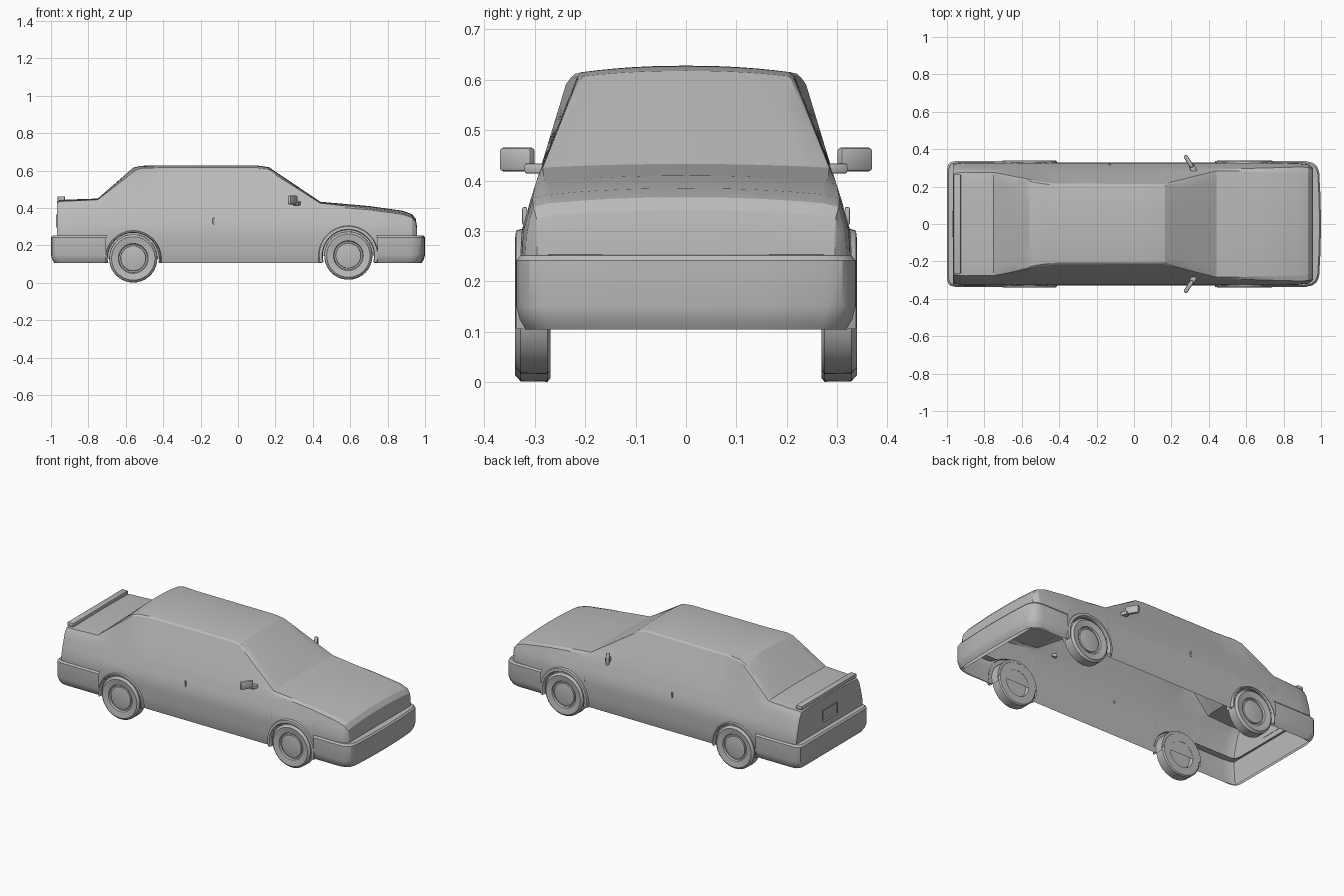
import bpy, bmesh
from math import sin, cos, pi, sqrt, radians, asin
from mathutils import Matrix, Vector

cube = bpy.data.objects.get("Cube")
if cube:
    bpy.data.objects.remove(cube)

paint = bpy.data.materials.new("plain_grey")
paint.use_nodes = True
grey = (0.5, 0.5, 0.5, 1)
paint.diffuse_color = grey
paint.node_tree.nodes["Principled BSDF"].inputs["Base Color"].default_value = grey


def finish(name, bm, angle=30):
    bmesh.ops.remove_doubles(bm, verts=bm.verts, dist=1e-5)
    bmesh.ops.recalc_face_normals(bm, faces=bm.faces)
    mesh = bpy.data.meshes.new(name)
    bm.to_mesh(mesh)
    bm.free()
    mesh.materials.append(paint)
    mesh.shade_smooth()
    mesh.set_sharp_from_angle(angle=radians(angle))
    obj = bpy.data.objects.new(name, mesh)
    bpy.context.collection.objects.link(obj)
    return obj


def grid(name, rows, caps=False, angle=30):
    """Skin a list of equally long rows of points."""
    bm = bmesh.new()
    vs = [[bm.verts.new(p) for p in row] for row in rows]
    for a, b in zip(vs, vs[1:]):
        for i in range(len(a) - 1):
            bm.faces.new((a[i], a[i + 1], b[i + 1], b[i]))
    if caps:
        bm.faces.new(vs[0])
        bm.faces.new(vs[-1])
    return finish(name, bm, angle)


def interp(table, x):
    """Piecewise linear lookup in rows of (key, values...)."""
    if x <= table[0][0]:
        return table[0][1:]
    for a, b in zip(table, table[1:]):
        if x <= b[0]:
            t = (x - a[0]) / (b[0] - a[0])
            return [p + (q - p) * t for p, q in zip(a[1:], b[1:])]
    return table[-1][1:]


def box(name, size, centre, turn=0, bevel=0.004, taper=1.0):
    bm = bmesh.new()
    bmesh.ops.create_cube(bm, size=1)
    for v in bm.verts:
        if v.co.y > 0:
            v.co.z *= taper
        v.co = Vector([c * s for c, s in zip(v.co, size)])
    bmesh.ops.bevel(bm, geom=bm.edges[:], offset=bevel, segments=2, affect='EDGES', profile=0.5)
    bm.transform(Matrix.Translation(centre) @ Matrix.Rotation(turn, 4, 'Z'))
    return finish(name, bm)


# Wheel places: x, axle height, arch radius, flare radius
SILL = 0.105
AXLES = {"rear": (-0.56, 0.13, 0.137, 0.152), "front": (0.59, 0.145, 0.137, 0.162)}

# Side section: height, half width
SIDE = [(0.105, 0.314), (0.14, 0.323), (0.25, 0.329), (0.30, 0.326), (0.36, 0.309), (0.42, 0.29)]

# Stations: x, belt height, roof edge height, roof edge half width, crown height, width scale
STATIONS = [
    (-0.967, 0.400, 0.430, 0.268, 0.435, 0.965),
    (-0.950, 0.405, 0.436, 0.272, 0.442, 0.985),
    (-0.900, 0.410, 0.438, 0.276, 0.445, 1.0),
    (-0.750, 0.415, 0.445, 0.276, 0.450, 1.0),
    (-0.560, 0.415, 0.598, 0.236, 0.615, 1.0),
    (-0.520, 0.415, 0.612, 0.226, 0.625, 1.0),
    (-0.420, 0.415, 0.615, 0.213, 0.628, 1.0),
    (0.100, 0.415, 0.615, 0.211, 0.627, 1.0),
    (0.165, 0.415, 0.607, 0.212, 0.618, 1.0),
    (0.440, 0.412, 0.426, 0.284, 0.433, 1.0),
    (0.700, 0.390, 0.398, 0.280, 0.410, 1.0),
    (0.880, 0.365, 0.373, 0.274, 0.385, 0.99),
    (0.930, 0.348, 0.356, 0.268, 0.367, 0.97),
    (0.950, 0.325, 0.332, 0.260, 0.342, 0.93),
    (0.957, 0.280, 0.290, 0.258, 0.300, 0.90),
]


def lower_edge(x):
    for c, zc, r, _ in AXLES.values():
        if abs(x - c) < r + 1e-6:
            return zc + sqrt(max(0, r * r - (x - c) ** 2))
    return SILL


def section(x):
    belt, edge, half, crown, scale = interp(STATIONS, x)
    low = lower_edge(x)
    side = []
    for i in range(9):
        z = low + (belt - low) * i / 8
        side.append((interp(SIDE, z)[0] * scale, z))
    y0 = side[-1][0]
    for t in (0.25, 0.5, 0.75, 0.96):
        side.append((y0 + (half - y0) * t, belt + (edge - belt) * t))
    for i in range(7):
        u = 1 - i / 6
        side.append(((half - 0.006) * u, edge + (crown - edge) * (1 - u ** 2.2)))
    left = [(x, y, z) for y, z in side]
    return left + [(px, -y, z) for px, y, z in reversed(left[:-1])]


# Body shell, open underneath, with the arches cut into its lower edge
xs = {s[0] for s in STATIONS} | {-0.3, -0.15, 0.0, 0.25, 0.34}
for c, zc, r, _ in AXLES.values():
    xs |= {c + r * cos(pi * i / 16) for i in range(17)} | {c - r - 0.001, c + r + 0.001}
grid("body_shell", [section(x) for x in sorted(xs)], caps=True, angle=24)

# Bumpers wrapping round to the arches
PATHS = {
    "front": [(0.745, 0.336), (0.92, 0.336), (0.955, 0.328), (0.978, 0.31), (0.99, 0.28), (0.997, 0.15), (1.0, 0)],
    "rear": [(-0.705, 0.336), (-0.955, 0.336), (-0.98, 0.331), (-0.994, 0.318), (-1.0, 0.29), (-1.0, 0)],
}
BAND = [(0.254, 0.045), (0.252, 0.008), (0.242, 0), (0.15, 0), (0.125, 0.006), (SILL, 0.018)]
for end, path in PATHS.items():
    full = path + [(x, -y) for x, y in reversed(path[:-1])]
    grid(end + "_bumper", [[(x * (1 - i), y * (1 - i / 0.336), z) for x, y in full] for z, i in BAND])

# Wheels, flared arches and inner wheel wells
TYRE = [(0, 0.334), (0.04, 0.333), (0.066, 0.329), (0.068, 0.322), (0.076, 0.322), (0.08, 0.333),
        (0.116, 0.339), (0.128, 0.328), (0.129, 0.275), (0.122, 0.269), (0.078, 0.269), (0.072, 0.29), (0, 0.29)]


def turned(name, profile, cx, cz, side, start, end, steps):
    rows = []
    for i in range(steps + 1):
        a = start + (end - start) * i / steps
        rows.append([(cx + r * cos(a), side * y, cz + r * sin(a)) for r, y in profile])
    return grid(name, rows)


for end, (c, zc, r, flare) in AXLES.items():
    for label, s in (("left", 1), ("right", -1)):
        tag = end + "_" + label
        turned(tag + "_wheel", TYRE, c, zc, s, 0, 2 * pi, 40)
        dip = asin((zc - SILL) / flare)
        lip = [(r, 0.27), (r, 0.333), (r + 0.004, 0.339), (flare - 0.006, 0.337), (flare, 0.318)]
        turned(tag + "_arch", lip, c, zc, s, -dip, pi + dip, 28)
        turned(tag + "_wheel_well", [(0, 0.27), (r, 0.27)], c, zc, s, 0, pi, 24)

# Door mirrors and handles
for label, s in (("left", 1), ("right", -1)):
    box(label + "_mirror", (0.022, 0.075, 0.048), (0.292, s * 0.335, 0.442), s * radians(32), 0.008)
    box(label + "_mirror_arm", (0.03, 0.04, 0.02), (0.315, s * 0.297, 0.424), s * radians(25))
    box(label + "_door_handle", (0.01, 0.01, 0.035), (-0.13, s * 0.32, 0.33), 0, 0.003)

# Boot lid lip
box("boot_lip", (0.04, 0.53, 0.024), (-0.945, 0, 0.45), 0, 0.005)

# Number plate tray with a sunken middle
bm = bmesh.new()
bmesh.ops.create_cube(bm, size=1)
bmesh.ops.scale(bm, vec=(0.008, 0.14, 0.07), verts=bm.verts)
back = [f for f in bm.faces if f.normal.x < -0.9]
bmesh.ops.inset_region(bm, faces=back, thickness=0.008, depth=0)
bmesh.ops.translate(bm, vec=(0.006, 0, 0), verts=list({v for f in back for v in f.verts}))
bmesh.ops.translate(bm, vec=(-0.969, 0, 0.33), verts=bm.verts)
finish("plate_tray", bm)
